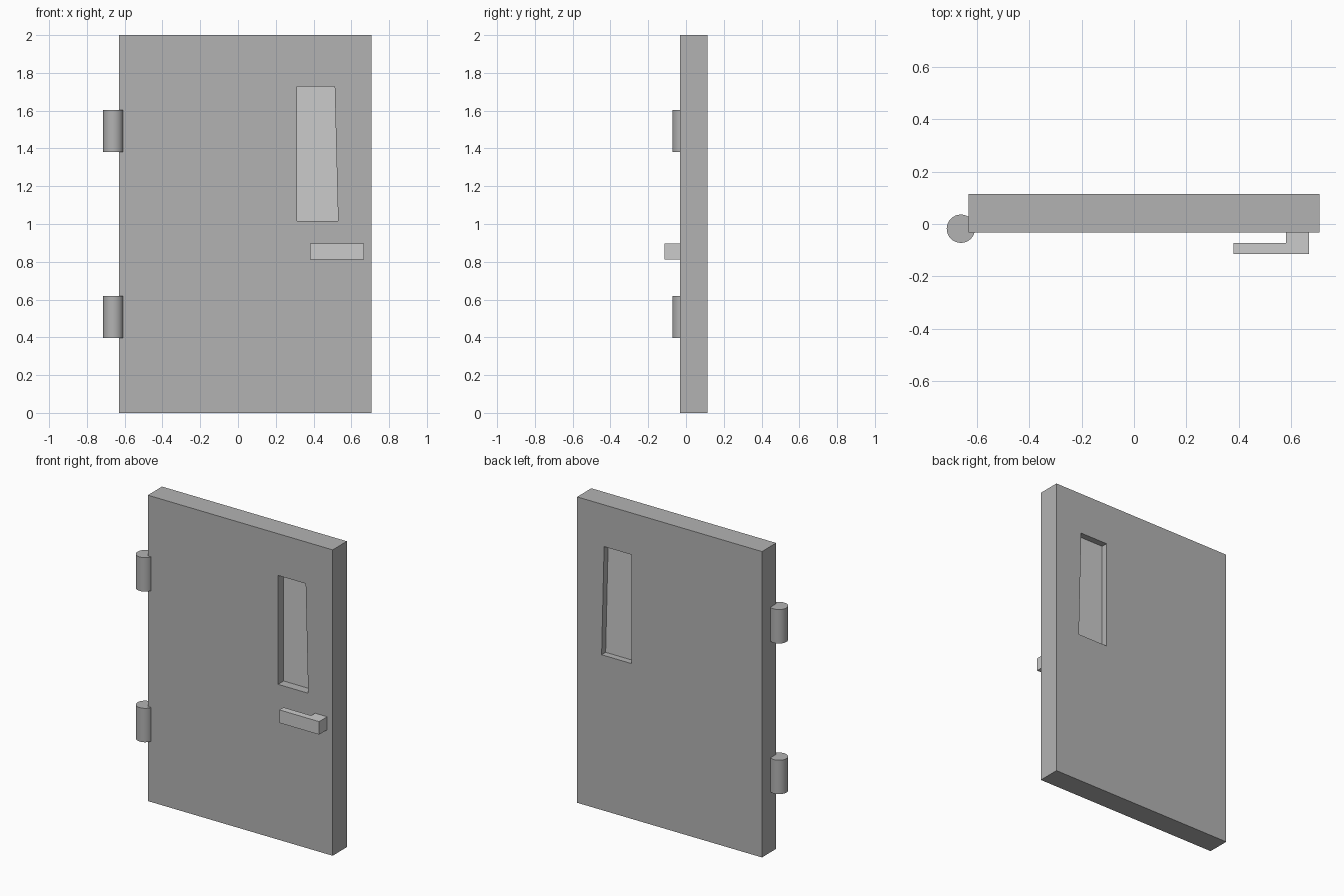
import bpy, bmesh, math

if "Cube" in bpy.data.objects:
    bpy.data.objects.remove(bpy.data.objects["Cube"])

Y_FRONT, Y_BACK = -0.032, 0.115
WINDOW = [(0.312, 1.015), (0.53, 1.015), (0.512, 1.727), (0.312, 1.727)]

dark = bpy.data.materials.new("dark_metal")
dark.diffuse_color = (0.45, 0.45, 0.45, 1)
dark.use_nodes = True
dark.node_tree.nodes["Principled BSDF"].inputs["Base Color"].default_value = dark.diffuse_color


def make_object(name, bm, mat=None):
    bmesh.ops.recalc_face_normals(bm, faces=bm.faces)
    mesh = bpy.data.meshes.new(name)
    bm.to_mesh(mesh)
    bm.free()
    obj = bpy.data.objects.new(name, mesh)
    bpy.context.collection.objects.link(obj)
    if mat:
        mesh.materials.append(mat)
    return obj


def prism(name, points, axis, start, end, mat=None):
    """Extrude a flat outline along y (points are x, z) or z (points are x, y)."""
    bm = bmesh.new()
    place = (lambda p, d: (p[0], d, p[1])) if axis == "y" else (lambda p, d: (p[0], p[1], d))
    a = [bm.verts.new(place(p, start)) for p in points]
    b = [bm.verts.new(place(p, end)) for p in points]
    bm.faces.new(a)
    bm.faces.new(b[::-1])
    for i in range(len(points)):
        j = (i + 1) % len(points)
        bm.faces.new((a[i], a[j], b[j], b[i]))
    return make_object(name, bm, mat)


# Door slab with a tapered window opening cut through it
slab = prism("door", [(-0.63, 0), (0.707, 0), (0.707, 2), (-0.63, 2)], "y", Y_FRONT, Y_BACK, dark)
cutter = prism("window_cutter", WINDOW, "y", -0.3, 0.3, dark)
cutter.hide_render = True
cutter.hide_set(True)
cut = slab.modifiers.new("window_opening", "BOOLEAN")
cut.object = cutter
cut.operation = "DIFFERENCE"
cut.solver = "EXACT"

# Pane recessed on both sides
prism("window_pane", WINDOW, "y", 0.026, 0.073)

# L-shaped handle, grip and stem in one outline
prism("handle", [(0.38, -0.115), (0.667, -0.115), (0.667, Y_FRONT),
                 (0.58, Y_FRONT), (0.58, -0.072), (0.38, -0.072)], "z", 0.813, 0.898)

# Two hinge barrels on the left edge
for name, z in (("lower_hinge", 0.507), ("upper_hinge", 1.492)):
    bpy.ops.mesh.primitive_cylinder_add(vertices=32, radius=0.054, depth=0.222,
                                        location=(-0.66, -0.018, z))
    hinge = bpy.context.object
    hinge.name = name
    hinge.data.materials.append(dark)
    bpy.ops.object.shade_smooth_by_angle(angle=math.radians(30))
